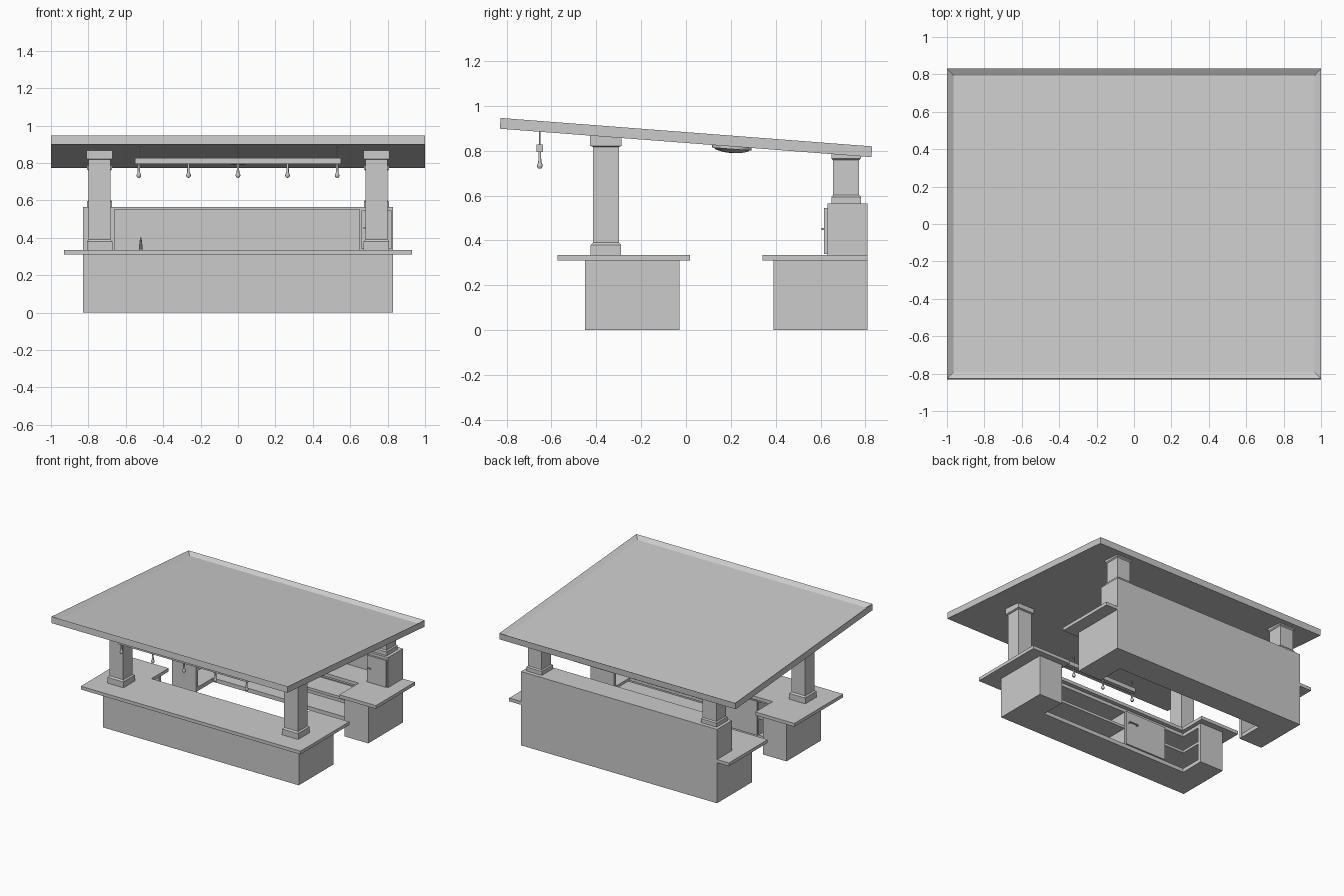
import bpy, bmesh, math
from mathutils import Matrix, Vector

if "Cube" in bpy.data.objects:
    bpy.data.objects.remove(bpy.data.objects["Cube"])

SLOPE = math.atan2(-0.127, 1.66)


def finish(bm, name):
    bmesh.ops.recalc_face_normals(bm, faces=bm.faces)
    me = bpy.data.meshes.new(name)
    bm.to_mesh(me)
    bm.free()
    ob = bpy.data.objects.new(name, me)
    bpy.context.collection.objects.link(ob)
    return ob


def box(name, x0, x1, y0, y1, z0, z1):
    bm = bmesh.new()
    bmesh.ops.create_cube(bm, size=1)
    for v in bm.verts:
        v.co = Vector(((x0 + x1) / 2 + v.co.x * (x1 - x0),
                       (y0 + y1) / 2 + v.co.y * (y1 - y0),
                       (z0 + z1) / 2 + v.co.z * (z1 - z0)))
    return finish(bm, name)


def u_slab(name, half, half_in, y_back, y_in, y_open, z0, z1):
    """U-shaped slab: closed side at y_back, open towards y_open."""
    pts = [(-half, y_back), (half, y_back), (half, y_open), (half_in, y_open),
           (half_in, y_in), (-half_in, y_in), (-half_in, y_open), (-half, y_open)]
    bm = bmesh.new()
    f = bm.faces.new([bm.verts.new((x, y, z0)) for x, y in pts])
    ext = bmesh.ops.extrude_face_region(bm, geom=[f])
    bmesh.ops.translate(bm, vec=(0, 0, z1 - z0),
                        verts=[g for g in ext["geom"] if isinstance(g, bmesh.types.BMVert)])
    return finish(bm, name)


def lathe(name, profile, loc, n=20, tilt=0.0):
    """Spin an (r, z) profile about the vertical axis."""
    bm = bmesh.new()
    vs = [bm.verts.new((r, 0, z)) for r, z in profile]
    es = [bm.edges.new(p) for p in zip(vs, vs[1:])]
    bmesh.ops.spin(bm, geom=vs + es, cent=(0, 0, 0), axis=(0, 0, 1),
                   angle=2 * math.pi, steps=n)
    bmesh.ops.remove_doubles(bm, verts=bm.verts, dist=1e-5)
    bm.transform(Matrix.Translation(loc) @ Matrix.Rotation(tilt, 4, 'X'))
    ob = finish(bm, name)
    for p in ob.data.polygons:
        p.use_smooth = True
    ob.data.set_sharp_from_angle(angle=math.radians(35))
    return ob


def under_roof(y):
    return 0.835 + y * math.tan(SLOPE)


# sloped roof with a sunken top panel
roof = box("roof", -1, 1, -0.831, 0.831, -0.024, 0.024)
bm = bmesh.new()
bm.from_mesh(roof.data)
top = [f for f in bm.faces if f.normal.z > 0.9]
bmesh.ops.inset_region(bm, faces=top, thickness=0.048)
bmesh.ops.translate(bm, verts=top[0].verts, vec=(0, 0, -0.022))
bm.transform(Matrix.Translation((0, 0, 0.859)) @ Matrix.Rotation(SLOPE, 4, 'X'))
bm.to_mesh(roof.data)
bm.free()


# counters: shelved U-shaped cabinets
def cabinet(name, y_back, y_in, y_open):
    s = 1 if y_open > y_back else -1
    t = 0.025

    def panel(part, x0, x1, ya, yb):
        box(f"{name}_{part}", x0, x1, min(ya, yb), max(ya, yb), 0, 0.31)

    panel("outer_wall", -0.83, 0.83, y_back, y_back + s * t)
    for sx in (-1, 1):
        a, b = sorted((sx * 0.83, sx * (0.83 - t)))
        panel("side_wall", a, b, y_back, y_open)
        a, b = sorted((sx * 0.83, sx * 0.63))
        panel("end_wall", a, b, y_open, y_open - s * t)
    for part, z0, z1 in (("floor", 0, 0.03), ("shelf", 0.155, 0.175), ("top_rail", 0.285, 0.31)):
        u_slab(f"{name}_{part}", 0.828, 0.632, y_back + s * .002, y_in, y_open - s * .002, z0, z1)


cabinet("front_cabinet", -0.45, -0.22, -0.03)
cabinet("back_cabinet", 0.81, 0.60, 0.39)
u_slab("front_countertop", 0.93, 0.60, -0.573, -0.19, 0.018, 0.31, 0.335)
u_slab("back_countertop", 0.93, 0.62, 0.81, 0.575, 0.34, 0.31, 0.335)

# closed cupboard with door in the front cabinet
box("cupboard", -0.46, -0.10, -0.43, -0.222, 0.02, 0.295)
box("cupboard_door", -0.455, -0.105, -0.222, -0.208, 0.03, 0.29)
box("cupboard_handle", -0.20, -0.125, -0.195, -0.187, 0.20, 0.208)
for x in (-0.195, -0.13):
    box("cupboard_handle_post", x - .004, x + .004, -0.21, -0.187, 0.20, 0.208)

# raised back unit: end blocks, rear panel and top board around a niche
box("rear_panel", -0.66, 0.65, 0.785, 0.81, 0.335, 0.565)
box("top_board", -0.66, 0.65, 0.63, 0.81, 0.55, 0.565)
box("left_block", -0.83, -0.66, 0.63, 0.81, 0.335, 0.565)
box("right_block", 0.65, 0.83, 0.63, 0.81, 0.335, 0.565)
box("block_door", 0.66, 0.82, 0.616, 0.63, 0.34, 0.545)
box("block_door_handle", 0.67, 0.70, 0.604, 0.61, 0.447, 0.455)
box("block_door_handle_post", 0.675, 0.683, 0.604, 0.62, 0.447, 0.455)

# small tap in the niche
lathe("tap", [(0, 0), (.009, 0), (.008, .03), (.004, .065), (0, .065)], (-0.52, 0.70, 0.335), 10)
box("tap_spout", -0.524, -0.516, 0.66, 0.70, 0.38, 0.387)


# columns with chamfered base and capital
def column(name, x, y, z0):
    zc = under_roof(y)
    rings = [(.068, z0), (.068, z0 + .045), (.058, z0 + .055), (.058, zc - .045),
             (.070, zc - .04), (.070, zc + .006)]
    if z0 > 0.5:
        rings = [(.066, z0), (.066, z0 + .03), (.058, z0 + .038), (.058, zc - .022),
                 (.066, zc - .015), (.066, zc + .006)]
    bm = bmesh.new()
    loops = [[bm.verts.new((x + i * r, y + j * r, z)) for i, j in
              ((-1, -1), (1, -1), (1, 1), (-1, 1))] for r, z in rings]
    # capital top follows the roof slope
    for v in loops[-1]:
        v.co.z = under_roof(v.co.y) + .005
    for a, b in zip(loops, loops[1:]):
        for k in range(4):
            bm.faces.new((a[k], a[(k + 1) % 4], b[(k + 1) % 4], b[k]))
    bm.faces.new(loops[0][::-1])
    bm.faces.new(loops[-1])
    finish(bm, name)


for x in (-0.74, 0.74):
    column("front_column", x, -0.357, 0.335)
    column("back_column", x, 0.714, 0.565)

# hanging light bar with five bulbs
box("light_bar", -0.55, 0.55, -0.667, -0.637, 0.795, 0.827)
for x in (-0.53, 0, 0.53):
    lathe("hanger_rod", [(0, 0), (.004, 0), (.004, .075), (0, .075)], (x, -0.652, 0.82), 8)
for i in range(-2, 3):
    lathe("bulb", [(0, 0), (.008, .002), (.0125, .01), (.0125, .017), (.007, .028),
                   (.0055, .08), (0, .08)], (i * 0.265, -0.652, 0.72), 12)

# domed ceiling lamp
lathe("ceiling_lamp", [(0, -.03), (.04, -.027), (.07, -.019), (.08, -.012), (.088, -.012),
                       (.088, .004), (0, .004)], (0, 0.205, under_roof(0.205)), 32, SLOPE)
